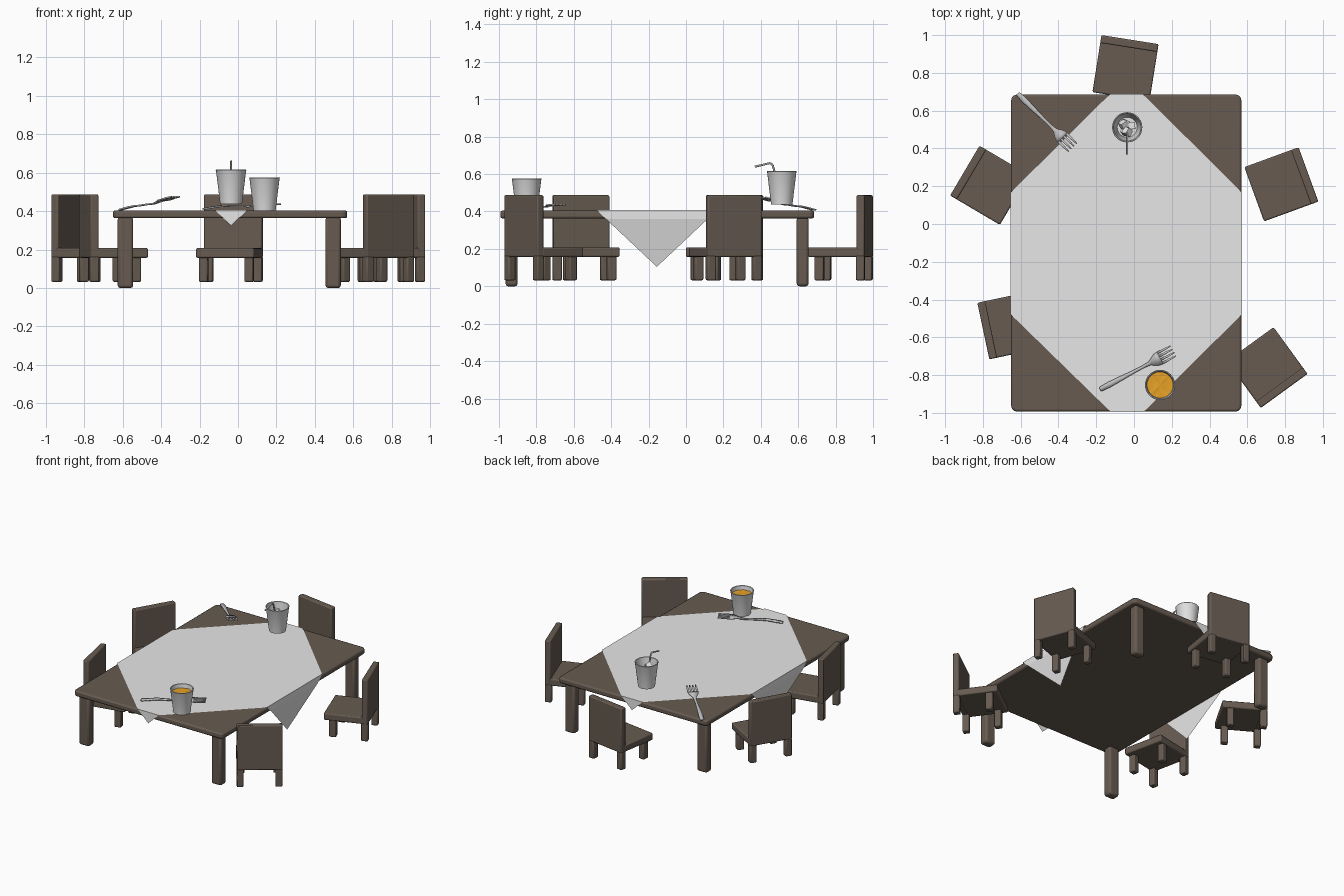
import bpy, bmesh, math, random
from mathutils import Matrix, Vector, Euler

if "Cube" in bpy.data.objects:
    bpy.data.objects.remove(bpy.data.objects["Cube"])

random.seed(4)


def material(name, r, g, b):
    m = bpy.data.materials.new(name)
    m.diffuse_color = (r, g, b, 1)
    m.use_nodes = True
    m.node_tree.nodes["Principled BSDF"].inputs["Base Color"].default_value = m.diffuse_color
    return m


WOOD = material("dark wood", 0.135, 0.105, 0.083)
CLOTH = material("white cloth", 0.8, 0.8, 0.8)
CUP = material("cup white", 0.76, 0.76, 0.76)
STEEL = material("steel", 0.52, 0.52, 0.52)
JUICE = material("orange juice", 0.8, 0.36, 0.02)
ICE = material("ice", 0.8, 0.8, 0.8)


def finish(name, bm, mat, bevel=0, solid=0, smooth=True):
    bmesh.ops.recalc_face_normals(bm, faces=bm.faces)
    me = bpy.data.meshes.new(name)
    bm.to_mesh(me)
    bm.free()
    me.materials.append(mat)
    ob = bpy.data.objects.new(name, me)
    bpy.context.collection.objects.link(ob)
    if solid:
        mod = ob.modifiers.new("thickness", 'SOLIDIFY')
        mod.thickness, mod.offset = solid, 0
    if bevel:
        mod = ob.modifiers.new("bevel", 'BEVEL')
        mod.width, mod.segments = bevel, 2
    if smooth:
        bpy.ops.object.select_all(action='DESELECT')
        bpy.context.view_layer.objects.active = ob
        ob.select_set(True)
        bpy.ops.object.shade_smooth_by_angle(angle=math.radians(35))
    return ob


def box(bm, x0, x1, y0, y1, z0, z1, mtx=Matrix()):
    loc = Matrix.Translation(((x0 + x1) / 2, (y0 + y1) / 2, (z0 + z1) / 2))
    size = Matrix.Diagonal((x1 - x0, y1 - y0, z1 - z0, 1))
    return bmesh.ops.create_cube(bm, size=1, matrix=mtx @ loc @ size)["verts"]


# table top: rounded corners, softened edges
X0, X1, Y0, Y1, TOP = -0.65, 0.568, -0.993, 0.685, 0.404
bm = bmesh.new()
box(bm, X0, X1, Y0, Y1, 0.363, TOP)
upright = [e for e in bm.edges if abs(e.verts[0].co.z - e.verts[1].co.z) > 0.01]
bmesh.ops.bevel(bm, geom=upright, offset=0.03, segments=4, profile=0.5, affect='EDGES')
finish("table_top", bm, WOOD, bevel=0.01)

# table legs
for side, xa, xb in (("left", -0.626, -0.545), ("right", 0.455, 0.535)):
    for end, ya, yb in (("front", -0.965, -0.9), ("back", 0.592, 0.655)):
        bm = bmesh.new()
        box(bm, xa, xb, ya, yb, 0, 0.37)
        finish(f"table_leg_{end}_{side}", bm, WOOD, bevel=0.014)

# tablecloth: octagon on the table with four pointed flaps hanging down
bm = bmesh.new()
e = 0.003
cx0, cx1, cy0, cy1, cz = X0 - e, X1 + e, Y0 - e, Y1 + e, TOP + 0.003
octagon = [(-0.127, cy1), (0.047, cy1), (cx1, 0.166), (cx1, -0.478),
           (0.05, cy0), (-0.122, cy0), (cx0, -0.478), (cx0, 0.166)]
ring = [bm.verts.new((x, y, cz)) for x, y in octagon]
bm.faces.new(ring)
for i, drop, lean in ((0, 0.082, 0.0), (2, 0.303, 0.06), (4, 0.082, 0.0), (6, 0.303, 0.06)):
    a, b = ring[i], ring[i + 1]
    mid = (a.co + b.co) / 2
    inward = Vector((-0.04, -0.155, cz)) - mid
    inward.z = 0
    inward.normalize()
    k = 0.047 / drop
    down = Vector((0, 0, -0.047))
    c = bm.verts.new(a.co.lerp(mid, k) + down)
    d = bm.verts.new(b.co.lerp(mid, k) + down)
    tip = bm.verts.new(mid + inward * lean - Vector((0, 0, drop)))
    bm.faces.new((a, b, d, c))
    bm.faces.new((c, d, tip))
finish("tablecloth", bm, CLOTH, smooth=False)


# chairs: local +x points to the backrest
def chair(name, x, y, angle):
    m = Matrix.Translation((x, y, 0)) @ Matrix.Rotation(math.radians(angle), 4, 'Z')
    h = 0.153
    bm = bmesh.new()
    box(bm, -h, h - 0.03, -h, h, 0.157, 0.208, m)
    finish(name + "_seat", bm, WOOD, bevel=0.008)
    bm = bmesh.new()
    box(bm, h - 0.042, h, -h, h, 0.157, 0.487, m)
    finish(name + "_backrest", bm, WOOD, bevel=0.007)
    bm = bmesh.new()
    for s in (-1, 1):
        for xa, xb, edge in ((h - 0.046, h, h), (-0.118, -0.07, h - 0.01)):
            ya, yb = sorted((s * edge, s * (edge - 0.046)))
            box(bm, xa, xb, ya, yb, 0.032, 0.165, m)
    finish(name + "_legs", bm, WOOD, bevel=0.007)


for args in (("back_chair", -0.045, 0.825, 81), ("right_back_chair", 0.78, 0.21, 20),
             ("right_front_chair", 0.705, -0.76, -54), ("left_back_chair", -0.764, 0.205, 149.5),
             ("left_front_chair", -0.648, -0.535, 192)):
    chair(*args)


# lathe helper for cups and drink
def lathe(name, profile, at, mat, n=32):
    bm = bmesh.new()
    vs = [bm.verts.new((r, 0, z)) for r, z in profile]
    es = [bm.edges.new(p) for p in zip(vs, vs[1:])]
    bmesh.ops.spin(bm, geom=vs + es, cent=(0, 0, 0), axis=(0, 0, 1), angle=math.tau, steps=n)
    bmesh.ops.remove_doubles(bm, verts=bm.verts, dist=1e-4)
    bmesh.ops.translate(bm, verts=bm.verts, vec=at)
    return finish(name, bm, mat)


cup = [(0, 0), (0.057, 0), (0.078, 0.172), (0.08, 0.176), (0.078, 0.179),
       (0.073, 0.177), (0.053, 0.012), (0, 0.012)]
C1, C2 = Vector((-0.036, 0.512, 0.437)), Vector((0.138, -0.852, 0.397))
lathe("straw_cup", cup, C1, CUP)
lathe("juice_cup", cup, C2, CUP)

# juice with a rippled surface
juice = lathe("juice", [(0, 0.148), (0.02, 0.148), (0.045, 0.148), (0.069, 0.148)], C2, JUICE)
for v in juice.data.vertices:
    v.co.z += 0.003 * math.sin(v.co.x * 140) * math.cos(v.co.y * 120)

# ice cubes
bm = bmesh.new()
for i in range(6):
    a = i * 2.2
    r = 0.024 if i else 0.0
    at = C1 + Vector((r * math.cos(a), r * math.sin(a), 0.06 + 0.016 * i))
    rot = Euler([random.uniform(0, 3) for _ in range(3)]).to_matrix().to_4x4()
    bmesh.ops.create_cube(bm, size=0.036, matrix=Matrix.Translation(at) @ rot)
finish("ice_cubes", bm, ICE, smooth=False)

# bent straw: a bevelled curve
cu = bpy.data.curves.new("straw", 'CURVE')
cu.dimensions, cu.bevel_depth, cu.bevel_resolution = '3D', 0.0055, 2
cu.use_fill_caps = True
sp = cu.splines.new('POLY')
pts = [(0.525, 0.455), (0.472, 0.617), (0.464, 0.646), (0.457, 0.655), (0.445, 0.658), (0.368, 0.639)]
sp.points.add(len(pts) - 1)
for p, (y, z) in zip(sp.points, pts):
    p.co = (C1.x, y, z, 1)
cu.materials.append(STEEL)
bpy.context.collection.objects.link(bpy.data.objects.new("straw", cu))


# forks: strips following a height profile from handle end to tine tips
def fork(name, start, end, heights):
    a, b = Vector((*start, 0)), Vector((*end, 0))
    d = (b - a).normalized()
    side = Vector((-d.y, d.x, 0))
    bm = bmesh.new()

    def height(t):
        for (t0, z0), (t1, z1) in zip(heights, heights[1:]):
            if t <= t1:
                k = (t - t0) / (t1 - t0)
                return z0 + (z1 - z0) * k * k * (3 - 2 * k)
        return heights[-1][1]

    def strip(stations):
        rows = [[bm.verts.new(a.lerp(b, t) + side * v + Vector((0, 0, height(t)))) for v in (v0, v1)]
                for t, v0, v1 in stations]
        for p, q in zip(rows, rows[1:]):
            bm.faces.new((p[0], p[1], q[1], q[0]))

    body = [(0, 0.009), (0.02, 0.013), (0.12, 0.015), (0.25, 0.013), (0.38, 0.010), (0.5, 0.008),
            (0.6, 0.008), (0.68, 0.011), (0.73, 0.024), (0.77, 0.033), (0.82, 0.036)]
    strip([(t, -w, w) for t, w in body])
    for i in range(4):
        c = -0.03 + i * 0.02
        strip([(0.82, c - 0.006, c + 0.006), (0.91, c - 0.006, c + 0.006), (1, c - 0.003, c + 0.003)])
    finish(name, bm, STEEL, solid=0.008)


fork("back_fork", (-0.615, 0.69), (-0.325, 0.405),
     [(0, 0.408), (0.25, 0.426), (0.6, 0.438), (0.77, 0.457), (1, 0.475)])
fork("front_fork", (-0.18, -0.876), (0.208, -0.672),
     [(0, 0.413), (0.25, 0.427), (0.6, 0.424), (0.77, 0.434), (1, 0.436)])
